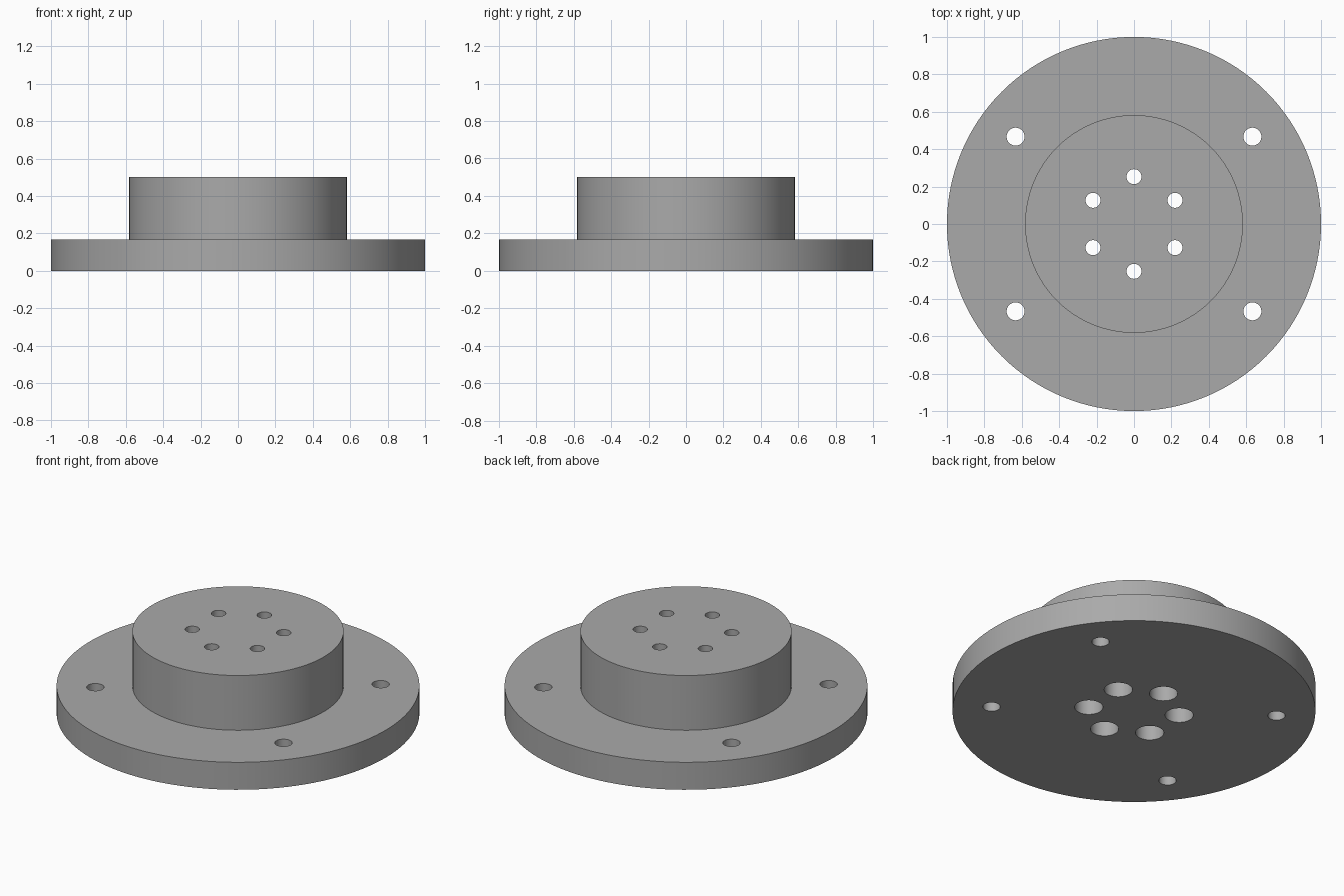
import bpy
import bmesh
from math import sin, cos, radians, tau

cube = bpy.data.objects.get("Cube")
if cube:
    bpy.data.objects.remove(cube)

FLANGE_R, FLANGE_H = 1.0, 0.167
BOSS_R, TOP = 0.582, 0.5
BOLT_R, SCREW_R, BORE_R, BORE_DEPTH = 0.048, 0.04, 0.078, 0.333

grey = bpy.data.materials.new("plain grey")
grey.use_nodes = True
colour = (0.4, 0.4, 0.4, 1)
grey.diffuse_color = colour
grey.node_tree.nodes["Principled BSDF"].inputs["Base Color"].default_value = colour


def turned(bm, profile, segments, x=0, y=0):
    """Closed solid of revolution from (radius, height) points, bottom to top."""
    rings = [[bm.verts.new((x + r * cos(tau * i / segments),
                            y + r * sin(tau * i / segments), z))
              for i in range(segments)] for r, z in profile]
    for low, high in zip(rings, rings[1:]):
        for i in range(segments):
            j = (i + 1) % segments
            bm.faces.new((low[i], low[j], high[j], high[i]))
    bm.faces.new(rings[0][::-1])
    bm.faces.new(rings[-1])


def make_object(name, bm):
    mesh = bpy.data.meshes.new(name)
    bm.to_mesh(mesh)
    bm.free()
    mesh.materials.append(grey)
    obj = bpy.data.objects.new(name, mesh)
    bpy.context.collection.objects.link(obj)
    return obj


# Flange with raised boss, turned as one solid
bm = bmesh.new()
turned(bm, [(FLANGE_R, 0), (FLANGE_R, FLANGE_H), (BOSS_R, FLANGE_H), (BOSS_R, TOP)], 128)
body = make_object("flanged_hub", bm)

# Cutter: four flange bolt holes and six counterbored screw holes
bm = bmesh.new()
for sx in (-1, 1):
    for sy in (-1, 1):
        turned(bm, [(BOLT_R, -0.1), (BOLT_R, 0.3)], 40, sx * 0.633, sy * 0.467)
for k in range(6):
    a = radians(30 + 60 * k)
    turned(bm, [(BORE_R, -0.1), (BORE_R, BORE_DEPTH), (SCREW_R, BORE_DEPTH),
                (SCREW_R, TOP + 0.1)], 40, 0.253 * cos(a), 0.253 * sin(a))
cutter = make_object("hole_cutter", bm)
cutter.hide_render = True

# Drill the holes, then discard the cutter
drill = body.modifiers.new("Drill holes", "BOOLEAN")
drill.operation = "DIFFERENCE"
drill.solver = "EXACT"
drill.object = cutter
bpy.context.view_layer.objects.active = body
body.select_set(True)
bpy.ops.object.modifier_apply(modifier=drill.name)
bpy.data.objects.remove(cutter)

# Smooth walls, sharp rims
bpy.ops.object.shade_smooth_by_angle(angle=radians(30))
